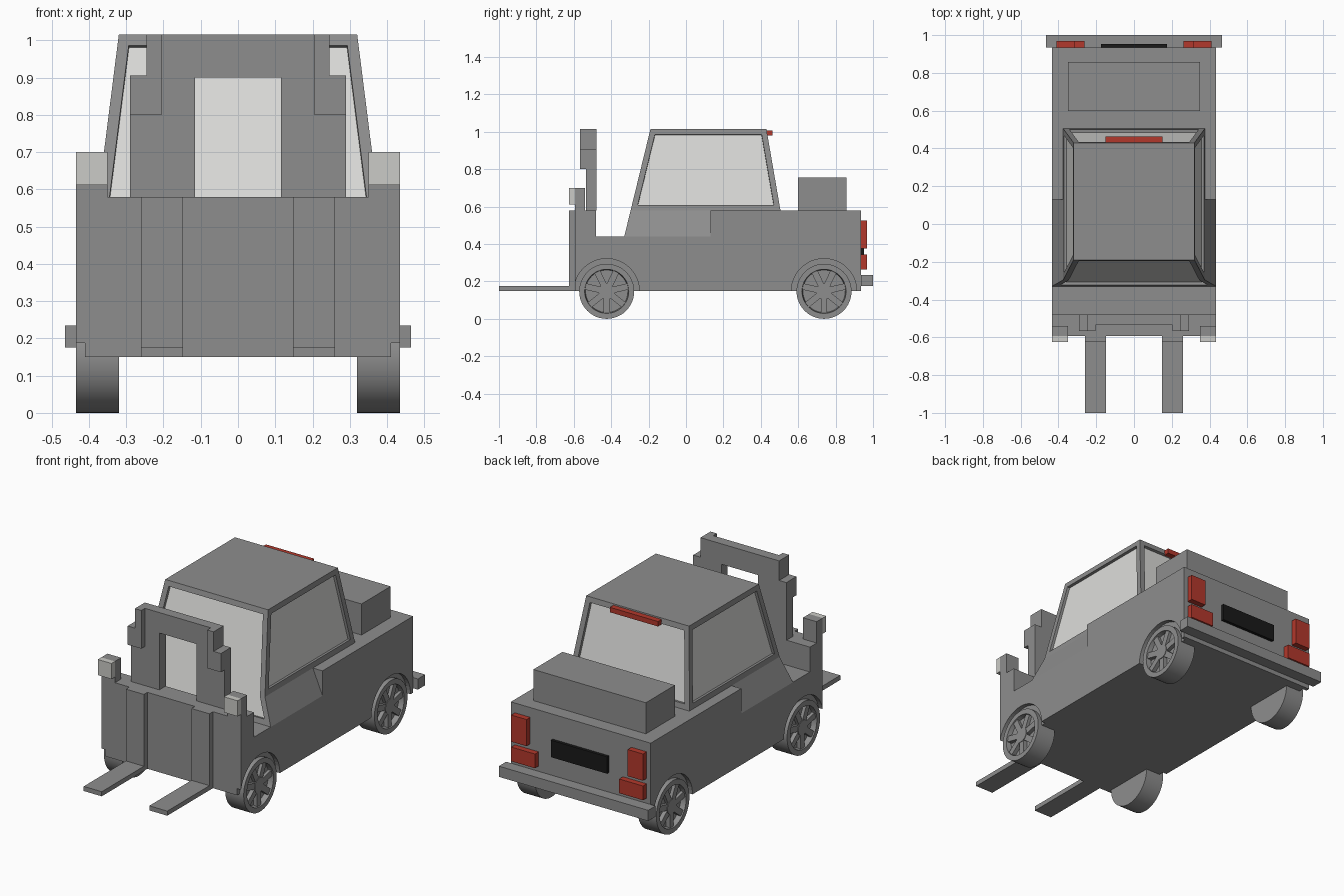
import bpy, bmesh, math
from mathutils import Matrix, Vector

if "Cube" in bpy.data.objects:
    bpy.data.objects.remove(bpy.data.objects["Cube"])


def material(name, rgb):
    m = bpy.data.materials.new(name)
    m.use_nodes = True
    m.diffuse_color = (*rgb, 1)
    bsdf = m.node_tree.nodes["Principled BSDF"]
    bsdf.inputs["Base Color"].default_value = (*rgb, 1)
    bsdf.inputs["Roughness"].default_value = 0.7
    return m


GREY = material("grey paint", (0.27, 0.27, 0.27))
GLASS = material("pale glass", (0.72, 0.72, 0.7))
LAMP = material("lamp white", (0.6, 0.6, 0.57))
RED = material("red light", (0.45, 0.04, 0.025))
BLACK = material("black", (0.01, 0.01, 0.01))


def finish(name, bm, *mats):
    bmesh.ops.recalc_face_normals(bm, faces=bm.faces)
    me = bpy.data.meshes.new(name)
    bm.to_mesh(me)
    bm.free()
    ob = bpy.data.objects.new(name, me)
    bpy.context.collection.objects.link(ob)
    for m in mats:
        me.materials.append(m)
    return ob


def box(name, x, y, z, mat=GREY):
    """Box from (min, max) ranges."""
    bm = bmesh.new()
    bmesh.ops.create_cube(bm, size=1)
    for v in bm.verts:
        v.co = [(r[0] + r[1]) / 2 + c * (r[1] - r[0]) for r, c in zip((x, y, z), v.co)]
    return finish(name, bm, mat)


def pair(name, x, y, z, mat=GREY):
    box("left_" + name, x, y, z, mat)
    box("right_" + name, (-x[1], -x[0]), y, z, mat)


def extrude(name, points, axis, lo, hi):
    """Extrude a 2D outline along x (points are y, z) or y (points are x, z)."""
    bm = bmesh.new()
    place = (lambda p: (lo, p[0], p[1])) if axis == 0 else (lambda p: (p[0], lo, p[1]))
    face = bm.faces.new([bm.verts.new(place(p)) for p in points])
    geom = bmesh.ops.extrude_face_region(bm, geom=[face])["geom"]
    move = Vector((0, 0, 0))
    move[axis] = hi - lo
    bmesh.ops.translate(bm, vec=move, verts=[g for g in geom if isinstance(g, bmesh.types.BMVert)])
    return finish(name, bm, GREY)


# Body with the open well in front of the cabin
body = extrude("body", [(-.594, .15), (-.594, .58), (-.48, .58), (-.48, .44), (.13, .44),
                        (.13, .58), (.935, .58), (.935, .15)], 0, -.435, .435)

# Shallow wheel arches
AXLES = {"front": -.424, "rear": .738}
for y in AXLES.values():
    for s in (-1, 1):
        bm = bmesh.new()
        bmesh.ops.create_cone(bm, cap_ends=True, segments=48, radius1=.175, radius2=.175, depth=.1,
                              matrix=Matrix.Translation((s * .46, y, .147)) @ Matrix.Rotation(math.pi / 2, 4, 'Y'))
        cutter = finish("arch_cutter", bm, GREY)
        cutter.hide_render = True
        mod = body.modifiers.new("arch", 'BOOLEAN')
        mod.object = cutter
        mod.solver = 'EXACT'
        bpy.context.view_layer.objects.active = body
        bpy.ops.object.modifier_apply(modifier=mod.name)
        bpy.data.objects.remove(cutter)

# Cabin with inset glass
bm = bmesh.new()
outline = {"a": (.435, -.33, .44), "b": (.375, -.296, .58), "c": (.32, -.19, 1.015),
           "d": (.32, .43, 1.015), "e": (.375, .505, .58), "f": (.375, .13, .58), "g": (.435, .13, .44)}
L = {k: bm.verts.new(p) for k, p in outline.items()}
R = {k: bm.verts.new((-p[0], p[1], p[2])) for k, p in outline.items()}
panes = []
for S in (L, R):
    panes.append(bm.faces.new([S[k] for k in "bcdef"]))
    bm.faces.new([S[k] for k in "abfg"])
panes.append(bm.faces.new([L[k] for k in "abc"] + [R[k] for k in "cba"]))
panes.append(bm.faces.new([L["d"], L["e"], R["e"], R["d"]]))
bm.faces.new([L["c"], L["d"], R["d"], R["c"]])
bmesh.ops.recalc_face_normals(bm, faces=bm.faces)
bmesh.ops.inset_individual(bm, faces=panes, thickness=.03, depth=0, use_even_offset=True)
bmesh.ops.inset_individual(bm, faces=panes, thickness=.001, depth=-.015, use_even_offset=True)
for f in panes:
    f.material_index = 1
finish("cabin", bm, GREY, GLASS)
box("roof_light", (-.15, .15), (.43, .463), (.98, 1.008), RED)

# Lifting mast: stepped arch with raised corner plates
half = [(.115, .58), (.29, .58), (.29, .905), (.245, .905), (.245, 1.015)]
arch = [(.115, .9)] + half
extrude("mast_arch", arch + [(-x, z) for x, z in reversed(arch)], 1, -.535, -.478)
for side, s in (("left", 1), ("right", -1)):
    plate = [(.205, .8), (.29, .8), (.29, .905), (.245, .905), (.245, 1.015), (.205, 1.015)]
    extrude(side + "_mast_plate", [(s * x, z) for x, z in plate], 1, -.567, -.535)

# Forks
pair("fork_upright", (.148, .26), (-.625, -.594), (.15, .58))
pair("fork_blade", (.148, .26), (-1, -.625), (.15, .176))

# Front lamps
pair("lamp_post", (.35, .435), (-.594, -.54), (.58, .7))
pair("lamp", (.35, .435), (-.625, -.594), (.612, .7), LAMP)

# Rear box, bumper and lights
box("rear_box", (-.35, .35), (.598, .857), (.58, .755))
box("bumper", (-.465, .465), (.935, 1), (.175, .235))
pair("upper_tail_light", (.315, .41), (.935, .968), (.375, .525), RED)
pair("lower_tail_light", (.262, .41), (.935, .968), (.265, .345), RED)
box("rear_plate", (-.175, .175), (.935, .952), (.345, .44), BLACK)


# Wheels: lathed tyre with a dished rim, spokes and hub
def wheel(name, s, y):
    bm = bmesh.new()
    steps = 48
    profile = [(0, .32), (.147, .32), (.147, .435), (.118, .435), (.113, .405), (0, .405)]
    chain = [bm.verts.new((x, r, 0)) for r, x in profile]
    edges = [bm.edges.new(p) for p in zip(chain, chain[1:])]
    bmesh.ops.spin(bm, geom=chain + edges, cent=(0, 0, 0), axis=(1, 0, 0),
                   angle=2 * math.pi, steps=steps, use_merge=True)
    bmesh.ops.remove_doubles(bm, verts=bm.verts, dist=.0001)
    bmesh.ops.create_cone(bm, cap_ends=True, segments=24, radius1=.042, radius2=.042, depth=.027,
                          matrix=Matrix.Translation((.4175, 0, 0)) @ Matrix.Rotation(math.pi / 2, 4, 'Y'))
    for i in range(7):
        turn = Matrix.Rotation(2 * math.pi * (i + .5) / 7, 4, 'X')
        bmesh.ops.create_cube(bm, size=1, matrix=turn @ Matrix.Translation((.416, 0, .074))
                              @ Matrix.Diagonal((.024, .034, .084, 1)))
    for v in bm.verts:
        v.co = (s * v.co.x, v.co.y + y, v.co.z + .147)
    ob = finish(name, bm, GREY)
    bpy.ops.object.select_all(action='DESELECT')
    ob.select_set(True)
    bpy.context.view_layer.objects.active = ob
    bpy.ops.object.shade_smooth_by_angle(angle=math.radians(30))


for end, y in AXLES.items():
    wheel("left_" + end + "_wheel", 1, y)
    wheel("right_" + end + "_wheel", -1, y)
